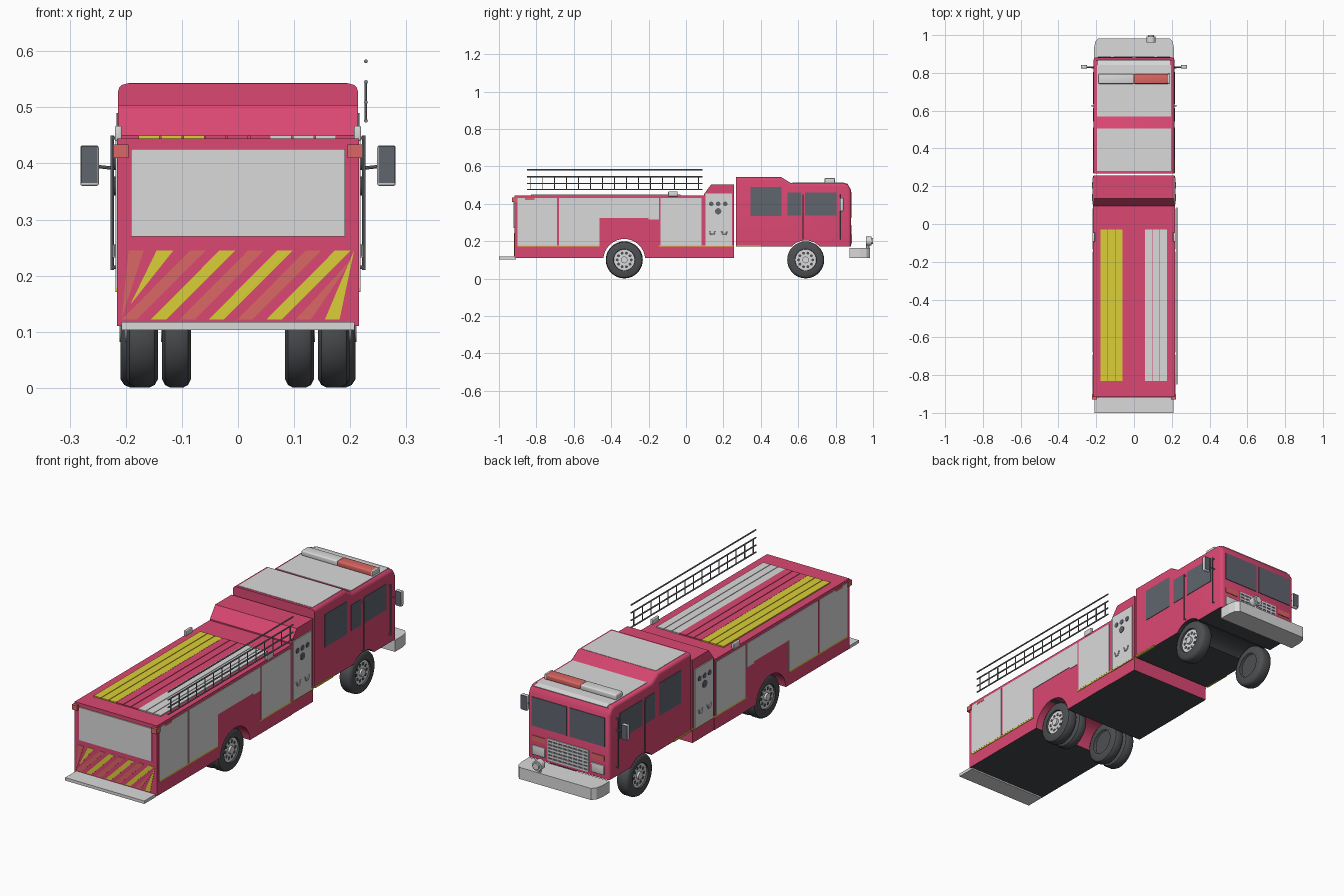
import bpy, bmesh, math
from mathutils import Vector, Matrix

cube = bpy.data.objects.get("Cube")
if cube:
    bpy.data.objects.remove(cube, do_unlink=True)


def material(name, r, g, b):
    m = bpy.data.materials.new(name)
    m.use_nodes = True
    m.diffuse_color = (r, g, b, 1)
    m.node_tree.nodes["Principled BSDF"].inputs["Base Color"].default_value = (r, g, b, 1)
    return m


RED = material("body red", 0.71, 0.064, 0.17)
GREY = material("light grey", 0.70, 0.70, 0.71)
YELLOW = material("yellow", 0.71, 0.62, 0.04)
ORANGE = material("signal red", 0.71, 0.135, 0.125)
GLASS = material("dark glass", 0.115, 0.128, 0.155)
STEEL = material("steel grey", 0.20, 0.21, 0.24)
TYRE = material("tyre black", 0.075, 0.078, 0.084)
UNDER = material("underside black", 0.062, 0.066, 0.075)


def finish(bm, name, *mats, smooth=False):
    bmesh.ops.recalc_face_normals(bm, faces=bm.faces)
    me = bpy.data.meshes.new(name)
    bm.to_mesh(me)
    bm.free()
    ob = bpy.data.objects.new(name, me)
    bpy.context.collection.objects.link(ob)
    for m in mats:
        me.materials.append(m)
    if smooth:
        bpy.ops.object.select_all(action='DESELECT')
        ob.select_set(True)
        bpy.context.view_layer.objects.active = ob
        bpy.ops.object.shade_smooth_by_angle(angle=math.radians(35))
    return ob


def box(name, xs, ys, zs, mat, bevel=0):
    bm = bmesh.new()
    bmesh.ops.create_cube(bm, size=1)
    for v in bm.verts:
        v.co = [(a + b) / 2 + c * abs(b - a) for (a, b), c in zip((xs, ys, zs), v.co)]
    if bevel:
        bmesh.ops.bevel(bm, geom=bm.edges[:], offset=bevel, segments=3, profile=0.5, affect='EDGES')
    return finish(bm, name, mat, smooth=bevel > 0)


def prism(name, pts, lo, hi, mat, axis='x', under=None, round_edges=None):
    """Extrude a flat outline along x (points are y,z), y (x,z) or z (x,y).
    Faces whose normal z lies below the value of under become black."""
    place = {'x': lambda p, t: (t, p[0], p[1]), 'y': lambda p, t: (p[0], t, p[1]),
             'z': lambda p, t: (p[0], p[1], t)}[axis]
    bm = bmesh.new()
    face = bm.faces.new([bm.verts.new(place(p, lo)) for p in pts])
    ext = bmesh.ops.extrude_face_region(bm, geom=[face])
    step = Vector(place((0, 0), hi - lo))
    for v in ext['geom']:
        if isinstance(v, bmesh.types.BMVert):
            v.co += step
    bmesh.ops.recalc_face_normals(bm, faces=bm.faces)
    if round_edges:
        edges = [e for e in bm.edges if e.calc_face_angle(0) > 0.6 and round_edges(*e.verts)]
        bmesh.ops.bevel(bm, geom=edges, offset=0.015, segments=3, profile=0.5, affect='EDGES')
    if under is None:
        return finish(bm, name, mat)
    bm.normal_update()
    for f in bm.faces:
        f.material_index = int(f.normal.z < under)
    return finish(bm, name, mat, UNDER, smooth=True)


def rod(name, a, b, r, mat, sides=8):
    a, b = Vector(a), Vector(b)
    bm = bmesh.new()
    rot = (b - a).to_track_quat('Z', 'Y').to_matrix().to_4x4()
    bmesh.ops.create_cone(bm, cap_ends=True, segments=sides, radius1=r, radius2=r,
                          depth=(b - a).length, matrix=Matrix.Translation((a + b) / 2) @ rot)
    return finish(bm, name, mat, smooth=True)


def arch(cy, r, base):
    """Points over a wheel opening, from low y to high y."""
    t = math.asin((base - 0.1) / r)
    return [(cy - r * math.cos(t + (math.pi - 2 * t) * i / 18),
             0.1 + r * math.sin(t + (math.pi - 2 * t) * i / 18)) for i in range(19)]


# Main hull, pump section and cab
prism("rear_body", [(-0.917, 0.11)] + arch(-0.33, 0.112, 0.11) +
      [(0.095, 0.11), (0.095, 0.444), (-0.917, 0.444)], -0.216, 0.216, RED, under=-0.99)
prism("pump_section", [(0.095, 0.11), (0.257, 0.11), (0.257, 0.504), (0.135, 0.504), (0.095, 0.45)],
      -0.214, 0.214, RED, under=-0.99)
prism("cab", [(0.268, 0.171)] + arch(0.64, 0.104, 0.171) +
      [(0.882, 0.171), (0.882, 0.475), (0.866, 0.503), (0.84, 0.511), (0.56, 0.511), (0.51, 0.542), (0.268, 0.542)],
      -0.214, 0.214, RED, under=-0.02,
      round_edges=lambda a, b: (min(a.co.z, b.co.z) > 0.47 and abs(a.co.x - b.co.x) < 0.01)
      or (min(a.co.y, b.co.y) > 0.87 and abs(a.co.x - b.co.x) < 0.01))

# Side equipment, the same on both sides
for s, side in ((1, "left"), (-1, "right")):
    skin = (s * 0.21, s * 0.2185)
    lo, hi = sorted(skin)
    box(f"rear_shutter_{side}", skin, (-0.90, -0.69), (0.178, 0.43), GREY)
    prism(f"middle_shutter_{side}", [(-0.68, 0.178), (-0.462, 0.178), (-0.462, 0.325), (-0.2, 0.325),
          (-0.2, 0.316), (-0.145, 0.316), (-0.145, 0.43), (-0.68, 0.43)], lo, hi, GREY)
    box(f"front_shutter_{side}", skin, (-0.135, 0.083), (0.178, 0.43), GREY)
    box(f"pump_panel_{side}", skin, (0.104, 0.245), (0.175, 0.455), GREY)
    for i, (y, z, r) in enumerate(((0.135, 0.40, 0.012), (0.172, 0.40, 0.012), (0.21, 0.40, 0.012), (0.172, 0.36, 0.017))):
        rod(f"gauge_{side}_{i}", (s * 0.21, y, z), (s * 0.221, y, z), r, GLASS, 16)
    for i, y in enumerate((0.14, 0.205)):
        hook = [(s * 0.2205, y + dy, z) for dy, z in ((-0.015, 0.255), (-0.008, 0.235), (0.008, 0.235), (0.015, 0.255))]
        for j in range(3):
            rod(f"panel_hook_{side}_{i}_{j}", hook[j], hook[j + 1], 0.003, GREY)
    for i, ys in enumerate(((-0.90, -0.462), (-0.145, 0.255), (0.27, 0.40))):
        box(f"side_stripe_{side}_{i}", (s * 0.21, s * 0.218), ys, (0.171, 0.178), YELLOW)
    for i, (ys, zs) in enumerate((((0.345, 0.51), (0.335, 0.49)), ((0.542, 0.614), (0.338, 0.46)), ((0.636, 0.805), (0.338, 0.46)))):
        box(f"side_window_{side}_{i}", (s * 0.21, s * 0.2165), ys, zs, GLASS)
    for i, y in enumerate((0.625, 0.827)):
        rod(f"grab_rail_{side}_{i}", (s * 0.224, y, 0.21), (s * 0.224, y, 0.45), 0.0028, STEEL)
        for z in (0.215, 0.445):
            rod(f"rail_mount_{side}_{i}", (s * 0.21, y, z), (s * 0.224, y, z), 0.0028, STEEL)
    # Mirrors with dark faces in a light frame
    rod(f"mirror_arm_{side}", (s * 0.21, 0.83, 0.39), (s * 0.255, 0.83, 0.395), 0.003, STEEL)
    box(f"mirror_frame_{side}", (s * 0.248, s * 0.281), (0.824, 0.84), (0.36, 0.432), GREY, 0.004)
    box(f"mirror_face_{side}", (s * 0.25, s * 0.2795), (0.8225, 0.8415), (0.365, 0.431), GLASS)
    # Lamps
    box(f"tail_corner_lamp_{side}", (s * 0.195, s * 0.222), (-0.93, -0.90), (0.41, 0.434), ORANGE)
    box(f"side_marker_{side}", (s * 0.21, s * 0.2195), (-0.86, -0.81), (0.42, 0.432), ORANGE)
    box(f"flood_lamp_{side}", (s * 0.207, s * 0.2195), (-0.095, -0.045), (0.44, 0.467), GREY, 0.003)
    # Front face
    box(f"windscreen_{side}", (s * 0.007, s * 0.192), (0.877, 0.885), (0.325, 0.462), GLASS)
    box(f"headlamp_{side}", (s * 0.122, s * 0.19), (0.877, 0.888), (0.19, 0.235), GREY, 0.003)
    box(f"indicator_{side}", (s * 0.122, s * 0.19), (0.877, 0.885), (0.255, 0.28), ORANGE)

# Grille with bars
box("grille_back", (-0.105, 0.105), (0.877, 0.884), (0.185, 0.285), GLASS)
for i in range(7):
    z = 0.187 + i * 0.016
    box(f"grille_bar_{i}", (-0.108, 0.108), (0.879, 0.886), (z - 0.004, z + 0.004), GREY)
for i in range(9):
    x = -0.105 + i * 0.21 / 8
    box(f"grille_post_{i}", (x - 0.003, x + 0.003), (0.879, 0.8855), (0.185, 0.285), GREY)

# Bumper with cut corners, siren and tail step
prism("front_bumper", [(-0.212, 0.875), (0.212, 0.875), (0.212, 0.93), (0.205, 0.965), (0.188, 0.983),
                       (-0.188, 0.983), (-0.205, 0.965), (-0.212, 0.93)], 0.11, 0.165, GREY, axis='z')
rod("siren", (0.09, 0.962, 0.2), (0.09, 0.992, 0.2), 0.024, GREY, 20)
rod("siren_cap", (0.09, 0.99, 0.2), (0.09, 1.0, 0.2), 0.016, GREY, 20)
rod("siren_post", (0.09, 0.972, 0.16), (0.09, 0.972, 0.19), 0.009, GREY)
box("tail_step", (-0.208, 0.208), (-1.0, -0.91), (0.103, 0.117), GREY)

# Cab roof plates and light bar
box("rear_roof_plate", (-0.195, 0.195), (0.28, 0.505), (0.537, 0.5435), GREY)
box("front_roof_plate", (-0.195, 0.195), (0.57, 0.842), (0.507, 0.513), GREY)
prism("roof_brow", [(0.842, 0.513), (0.867, 0.506), (0.864, 0.498), (0.842, 0.504)], -0.19, 0.19, GREY)
box("light_bar_clear", (-0.188, 0), (0.742, 0.795), (0.51, 0.536), GREY, 0.006)
box("light_bar_red", (0, 0.184), (0.742, 0.795), (0.51, 0.536), ORANGE, 0.006)
box("light_bar_end", (0.178, 0.188), (0.741, 0.796), (0.51, 0.537), GREY, 0.003)

# Folded hose strips on the rear deck
for g, (start, mat) in enumerate(((-0.177, YELLOW), (-0.059, RED), (0.058, GREY))):
    for i in range(3):
        x = start + i * 0.04
        box(f"hose_strip_{g}_{i}", (x, x + 0.037), (-0.83, -0.03), (0.44, 0.4495), mat)

# Tail panel and diagonal warning stripes
box("tail_shutter", (-0.191, 0.191), (-0.9215, -0.91), (0.27, 0.426), GREY)
B, T = 0.122, 0.245
stripes = [([(x, B), (x + 0.027, B), (x + 0.15, T), (x + 0.122, T)], m)
           for x, m in ((-0.155, YELLOW), (-0.052, YELLOW), (0.051, YELLOW),
                        (-0.207, ORANGE), (-0.104, ORANGE), (-0.001, ORANGE))]
stripes += [([(-0.192, 0.148), (-0.115, T), (-0.145, T)], YELLOW),
            ([(-0.207, 0.125), (-0.168, T), (-0.195, T)], ORANGE),
            ([(0.155, B), (0.181, B), (0.207, T)], YELLOW),
            ([(0.103, B), (0.13, B), (0.205, 0.232)], ORANGE)]
for i, (pts, mat) in enumerate(stripes):
    prism(f"warning_stripe_{i}", pts, -0.9185, -0.914, mat, axis='y')

# Ladder and upper pole on the left side
for i, z in enumerate((0.476, 0.509, 0.545, 0.582)):
    rod(f"ladder_rail_{i}", (0.228, -0.85, z), (0.228, 0.087, z), 0.0035, STEEL)
for i in range(15):
    y = -0.83 + i * 0.064
    rod(f"ladder_rung_{i}", (0.228, y, 0.474), (0.228, y, 0.547), 0.0025, STEEL, 6)


# Wheels: lathed tyre, dark drum, rim disc, hub and a ring of holes
def wheel(name, s, x_in, x_out, y):
    w = x_out - x_in
    profile = [(0.058, 0), (0.085, 0), (0.095, 0.1), (0.099, 0.25), (0.099, 0.75), (0.095, 0.9),
               (0.085, 1), (0.058, 1), (0.056, 0.85)]
    bm = bmesh.new()
    vs = [bm.verts.new((s * (x_in + t * w), y, 0.1 + r)) for r, t in profile]
    es = [bm.edges.new(p) for p in zip(vs, vs[1:])]
    bmesh.ops.spin(bm, geom=vs + es, cent=(0, y, 0.1), axis=(1, 0, 0), angle=math.tau, steps=32)
    bmesh.ops.remove_doubles(bm, verts=bm.verts, dist=1e-5)
    finish(bm, name + "_tyre", TYRE, smooth=True)
    face = x_out - 0.008
    rod(name + "_drum", (s * (x_in + 0.012), y, 0.1), (s * (face - 0.012), y, 0.1), 0.058, TYRE, 32)
    rod(name + "_rim", (s * (face - 0.014), y, 0.1), (s * face, y, 0.1), 0.058, GREY, 32)
    rod(name + "_hub", (s * (face - 0.005), y, 0.1), (s * (face + 0.01), y, 0.1), 0.018, GREY, 16)
    for i in range(10):
        a = math.tau * i / 10
        cy, cz = y + 0.038 * math.cos(a), 0.1 + 0.038 * math.sin(a)
        rod(f"{name}_hole_{i}", (s * (face - 0.005), cy, cz), (s * (face + 0.001), cy, cz), 0.008, TYRE)


for s, side in ((1, "left"), (-1, "right")):
    wheel(f"front_wheel_{side}", s, 0.146, 0.209, 0.64)
    wheel(f"rear_outer_wheel_{side}", s, 0.143, 0.199, -0.33)
    wheel(f"rear_inner_wheel_{side}", s, 0.084, 0.135, -0.33)
